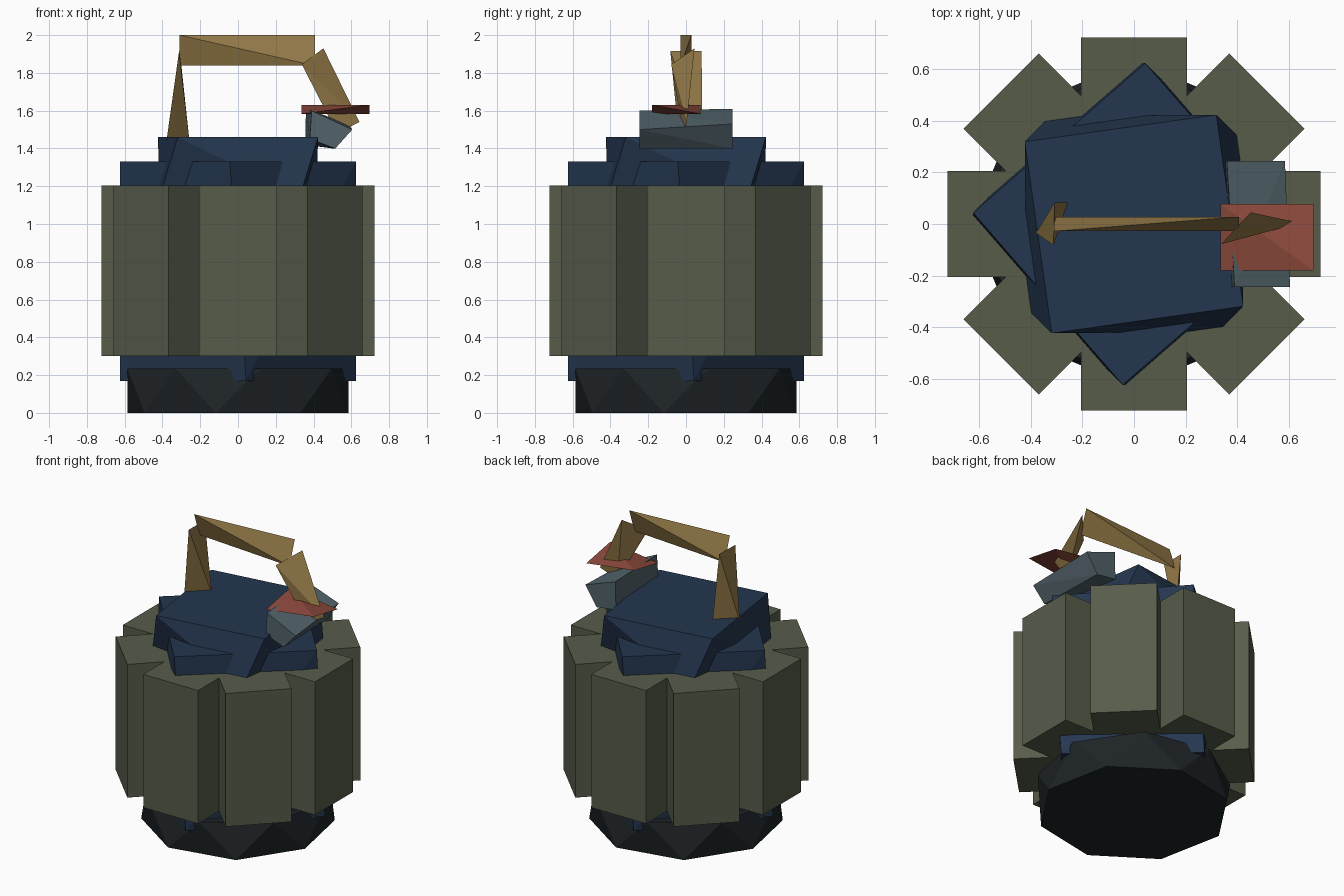
import bpy, bmesh
from math import cos, sin, radians

if "Cube" in bpy.data.objects:
    bpy.data.objects.remove(bpy.data.objects["Cube"])


def material(name, hex_rgb):
    mat = bpy.data.materials.new(name)
    srgb = [int(hex_rgb[i:i + 2], 16) / 255 for i in (0, 2, 4)]
    mat.diffuse_color = [((c + 0.055) / 1.055) ** 2.4 for c in srgb] + [1]
    mat.use_nodes = True
    mat.node_tree.nodes["Principled BSDF"].inputs["Base Color"].default_value = mat.diffuse_color
    return mat


OLIVE = material("olive", "565C4A")
NAVY = material("navy", "24364F")
BLACK = material("black", "1E2427")
TAN = material("tan", "947A48")
RED = material("red", "8E4A3D")
STEEL = material("steel", "52636A")


def hull(name, points, mat):
    """Flat-faced solid wrapped around a few points."""
    bm = bmesh.new()
    for p in points:
        bm.verts.new(p)
    bmesh.ops.convex_hull(bm, input=bm.verts)
    bmesh.ops.dissolve_limit(bm, angle_limit=0.005, verts=bm.verts, edges=bm.edges)
    bmesh.ops.recalc_face_normals(bm, faces=bm.faces)
    mesh = bpy.data.meshes.new(name)
    bm.to_mesh(mesh)
    bm.free()
    mesh.materials.append(mat)
    obj = bpy.data.objects.new(name, mesh)
    bpy.context.collection.objects.link(obj)
    return obj


def ring(sides, radius, angle, z):
    turns = [radians(angle + 360 * i / sides) for i in range(sides)]
    return [(radius * cos(t), radius * sin(t), z) for t in turns]


def twisted_prism(name, sides, radius, low, high, mat):
    """low and high are (z, angle of first corner)."""
    return hull(name, ring(sides, radius, low[1], low[0]) + ring(sides, radius, high[1], high[0]), mat)


# Base: eight-sided antiprism
twisted_prism("base", 8, 0.596, (0, -11.25), (0.235, 11.25), BLACK)

# Inner core and cap: twisted square prisms
twisted_prism("core", 4, 0.625, (0.17, 4), (1.33, -4), NAVY)
twisted_prism("cap", 4, 0.53, (1.14, 38), (1.46, 53), NAVY)

# Outer body: four crossing blocks give eight ribs
for i in range(4):
    length = 0.722 if i % 2 == 0 else 0.728
    rib = hull(f"body_ribs_{i + 1}",
               [(x, y, z) for x in (-length, length) for y in (-0.206, 0.206) for z in (0.3, 1.205)], OLIVE)
    rib.rotation_euler.z = radians(45 * i)

# Handle: wedge shapes, each spanning two crossed edges
hull("handle_bar", [(-0.31, -0.028, 2), (0.407, -0.028, 1.838),
                    (-0.31, 0.028, 1.838), (0.407, 0.028, 2)], TAN)
hull("handle_post", [(-0.312, -0.083, 1.915), (-0.308, 0.083, 1.915),
                     (-0.38, -0.035, 1.43), (-0.256, 0.085, 1.43)], TAN)
hull("handle_arm", [(0.338, -0.078, 1.845), (0.452, 0.045, 1.93),
                    (0.643, 0.004, 1.54), (0.525, -0.015, 1.48)], TAN)

# Plate: flat wedge with opposite corners raised
hull("plate", [(0.335, -0.18, 1.583), (0.695, -0.18, 1.63),
               (0.335, 0.078, 1.63), (0.695, 0.078, 1.583)], RED)

# Pivot block under the plate: skewed bar along y
front = [(0.39, 1.60), (0.605, 1.50), (0.515, 1.40), (0.38, 1.45)]
back = [(0.36, 1.61), (0.585, 1.53), (0.50, 1.40), (0.355, 1.42)]
hull("pivot_block", [(x, -0.245, z) for x, z in front] + [(x, 0.245, z) for x, z in back], STEEL)
